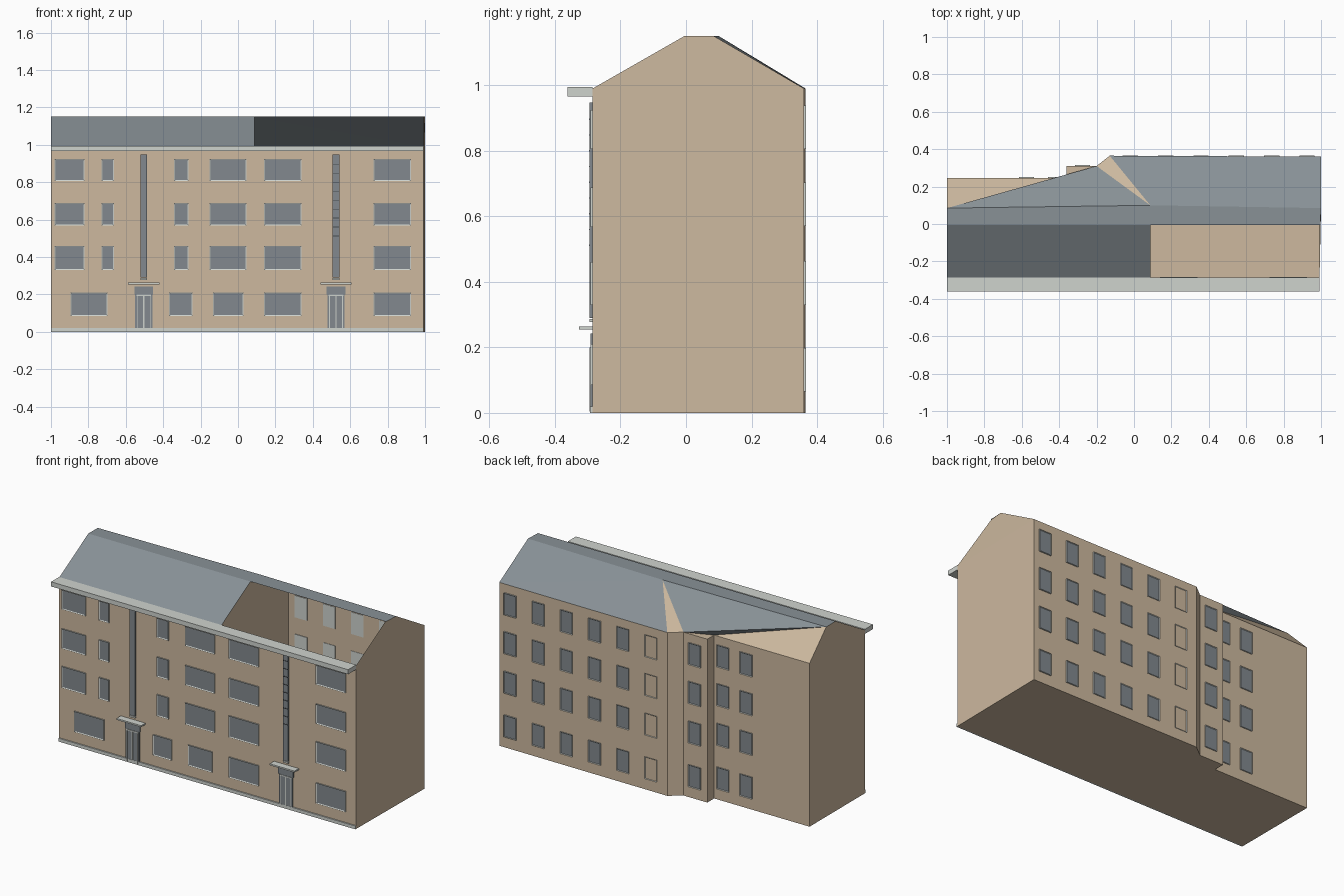
import bpy, bmesh

if "Cube" in bpy.data.objects:
    bpy.data.objects.remove(bpy.data.objects["Cube"])


def material(name, rgb):
    m = bpy.data.materials.new(name)
    lin = [((c / 255 + 0.055) / 1.055) ** 2.4 for c in rgb]
    m.diffuse_color = (*lin, 1)
    m.use_nodes = True
    m.node_tree.nodes["Principled BSDF"].inputs["Base Color"].default_value = m.diffuse_color
    return m


WALL = material("tan_wall", (205, 185, 159))
ROOF = material("grey_roof", (136, 145, 150))
TRIM = material("light_trim", (207, 211, 206))
GLASS = material("blue_grey_glass", (130, 137, 142))
DARK = material("dark_slat", (70, 74, 78))


def finish(name, bm, *mats):
    me = bpy.data.meshes.new(name)
    bm.to_mesh(me)
    bm.free()
    for m in mats:
        me.materials.append(m)
    ob = bpy.data.objects.new(name, me)
    bpy.context.collection.objects.link(ob)
    return ob


def face(bm, pts, mat=0):
    f = bm.faces.new([bm.verts.new(p) for p in pts])
    f.material_index = mat
    return f


def box(bm, x0, x1, y0, y1, z0, z1, mat=0):
    r = bmesh.ops.create_cube(bm, size=1)
    for v in r["verts"]:
        v.co = ((x0 + x1) / 2 + v.co.x * (x1 - x0),
                (y0 + y1) / 2 + v.co.y * (y1 - y0),
                (z0 + z1) / 2 + v.co.z * (z1 - z0))
    faces = {f for v in r["verts"] for f in v.link_faces}
    for f in faces:
        f.material_index = mat
    return faces


def window(bm, x0, x1, z0, z1, y, side, depth=0.006, rim=0.007):
    """Framed pane on a wall at y; side is -1 for front, 1 for back."""
    ya, yb = sorted((y - side * 0.002, y + side * depth))
    faces = box(bm, x0, x1, ya, yb, z0, z1)
    pane = max(faces, key=lambda f: f.calc_center_median().y * side)
    bmesh.ops.inset_region(bm, faces=[pane], thickness=rim, depth=-0.003)
    pane.material_index = 1


EAVE, RIDGE, FRONT = 0.99, 1.15, -0.285
SPLIT = 0.087            # where the front roof slope stops
back = [(1.0, 0.36), (-0.13, 0.365), (-0.2, 0.31), (-0.36, 0.31),
        (-0.36, 0.245), (-1.0, 0.245)]
plan = [(-1.0, FRONT), (0.992, FRONT)] + back

# Outer walls, floor and gables
bm = bmesh.new()
for (ax, ay), (bx, by) in zip(plan, plan[1:] + plan[:1]):
    face(bm, [(ax, ay, 0), (bx, by, 0), (bx, by, EAVE), (ax, ay, EAVE)])
face(bm, [(x, y, 0) for x, y in reversed(plan)])
for xf, xb, yb in ((0.992, 1.0, 0.36), (-1.0, -1.0, 0.245)):
    pts = [(xf, FRONT, EAVE), (xb, yb, EAVE), (xb, 0.085, RIDGE), (xf, -0.005, RIDGE)]
    face(bm, pts if xf > 0 else pts[::-1])
# Sloping wall-coloured infills between the roof planes
face(bm, [(SPLIT, 0.1, RIDGE), (-0.13, 0.365, EAVE), (-0.2, 0.31, EAVE)])
face(bm, [(-1, 0.085, RIDGE), (-0.36, 0.245, EAVE), (-1, 0.245, EAVE)])
face(bm, [(-0.36, 0.245, EAVE), (-0.2, 0.31, EAVE), (-0.36, 0.31, EAVE)])
bmesh.ops.remove_doubles(bm, verts=bm.verts, dist=0.0005)
finish("walls", bm, WALL)

# Inner cross wall, seen through the open part of the roof
bm = bmesh.new()
face(bm, [(SPLIT, FRONT, 0), (SPLIT, 0.36, 0), (SPLIT, 0.36, EAVE),
          (SPLIT, 0.1, RIDGE), (SPLIT, -0.005, RIDGE), (SPLIT, FRONT, EAVE)])
finish("cross_wall", bm, WALL)

# Roof: front slope on the left only, flat ridge, two rear slopes
bm = bmesh.new()
face(bm, [(-1, FRONT, EAVE), (SPLIT, FRONT, EAVE), (SPLIT, -0.005, RIDGE), (-1, -0.005, RIDGE)])
face(bm, [(-1, -0.005, RIDGE), (SPLIT, -0.005, RIDGE), (SPLIT, 0.1, RIDGE), (-1, 0.085, RIDGE)])
face(bm, [(SPLIT, -0.005, RIDGE), (0.996, -0.005, RIDGE), (1, 0.085, RIDGE), (SPLIT, 0.1, RIDGE)])
face(bm, [(SPLIT, 0.1, RIDGE), (1, 0.085, RIDGE), (1, 0.36, EAVE)])
face(bm, [(SPLIT, 0.1, RIDGE), (1, 0.36, EAVE), (-0.13, 0.365, EAVE)])
face(bm, [(-1, 0.085, RIDGE), (SPLIT, 0.1, RIDGE), (-0.2, 0.31, EAVE)])
face(bm, [(-1, 0.085, RIDGE), (-0.2, 0.31, EAVE), (-0.36, 0.245, EAVE)])
bmesh.ops.remove_doubles(bm, verts=bm.verts, dist=0.0005)
finish("roof", bm, ROOF)

# Cornice and plinth along the front
bm = bmesh.new()
box(bm, -1, 0.992, -0.362, FRONT, 0.966, 0.994)
finish("cornice", bm, TRIM)
bm = bmesh.new()
box(bm, -1, 0.992, -0.293, FRONT, 0, 0.02)
finish("plinth", bm, TRIM)

# Front windows: three equal upper rows and a different ground row
upper = [(-0.98, -0.82), (-0.73, -0.663), (-0.342, -0.264),
         (-0.152, 0.045), (0.14, 0.34), (0.725, 0.925)]
ground = [(-0.895, -0.697), (-0.368, -0.243), (-0.133, 0.03),
          (0.14, 0.34), (0.725, 0.925)]
bm = bmesh.new()
for z0, z1 in ((0.33, 0.46), (0.568, 0.688), (0.806, 0.924)):
    for x0, x1 in upper:
        window(bm, x0, x1, z0, z1, FRONT, -1)
for x0, x1 in ground:
    window(bm, x0, x1, 0.085, 0.21, FRONT, -1)
finish("front_windows", bm, TRIM, GLASS)

# Rear windows: regular grid, stepping with the wall
bm = bmesh.new()
columns = [(0.925 - 0.189 * i, 0.362) for i in range(6)]
columns += [(-0.275, 0.31), (-0.42, 0.245), (-0.575, 0.245)]
for xc, y in columns:
    for z0 in (0.065, 0.33, 0.57, 0.805):
        window(bm, xc - 0.041, xc + 0.041, z0, z0 + 0.133, y, 1, 0.005, 0.005)
finish("rear_windows", bm, TRIM, GLASS)

# Two entrances, each with a door, canopy and tall stair window
for side, xc in (("left", -0.504), ("right", 0.524)):
    bm = bmesh.new()
    box(bm, xc - 0.05, xc + 0.05, -0.292, FRONT, 0.2, 0.242, 1)
    box(bm, xc - 0.046, xc + 0.046, -0.292, FRONT, 0, 0.2, 1)
    box(bm, xc - 0.04, xc + 0.04, -0.295, FRONT, 0.192, 0.199)
    box(bm, xc - 0.003, xc + 0.003, -0.295, FRONT, 0.005, 0.192)
    for s in (-1, 1):
        box(bm, xc + s * 0.035 - 0.002, xc + s * 0.035 + 0.002, -0.295, FRONT, 0.005, 0.192)
    finish(side + "_door", bm, TRIM, GLASS)

    bm = bmesh.new()
    box(bm, xc - 0.083, xc + 0.083, -0.326, FRONT, 0.254, 0.263)
    finish(side + "_canopy", bm, TRIM)

    bm = bmesh.new()
    box(bm, xc - 0.018, xc + 0.018, -0.294, FRONT, 0.29, 0.947, 1)
    box(bm, xc - 0.018, xc + 0.018, -0.294, FRONT, 0.277, 0.287)
    if side == "right":
        for i in range(9):
            z = 0.51 + 0.048 * i
            box(bm, xc - 0.016, xc + 0.016, -0.296, FRONT, z, z + 0.004, 2)
    finish(side + "_stair_window", bm, TRIM, GLASS, DARK)
